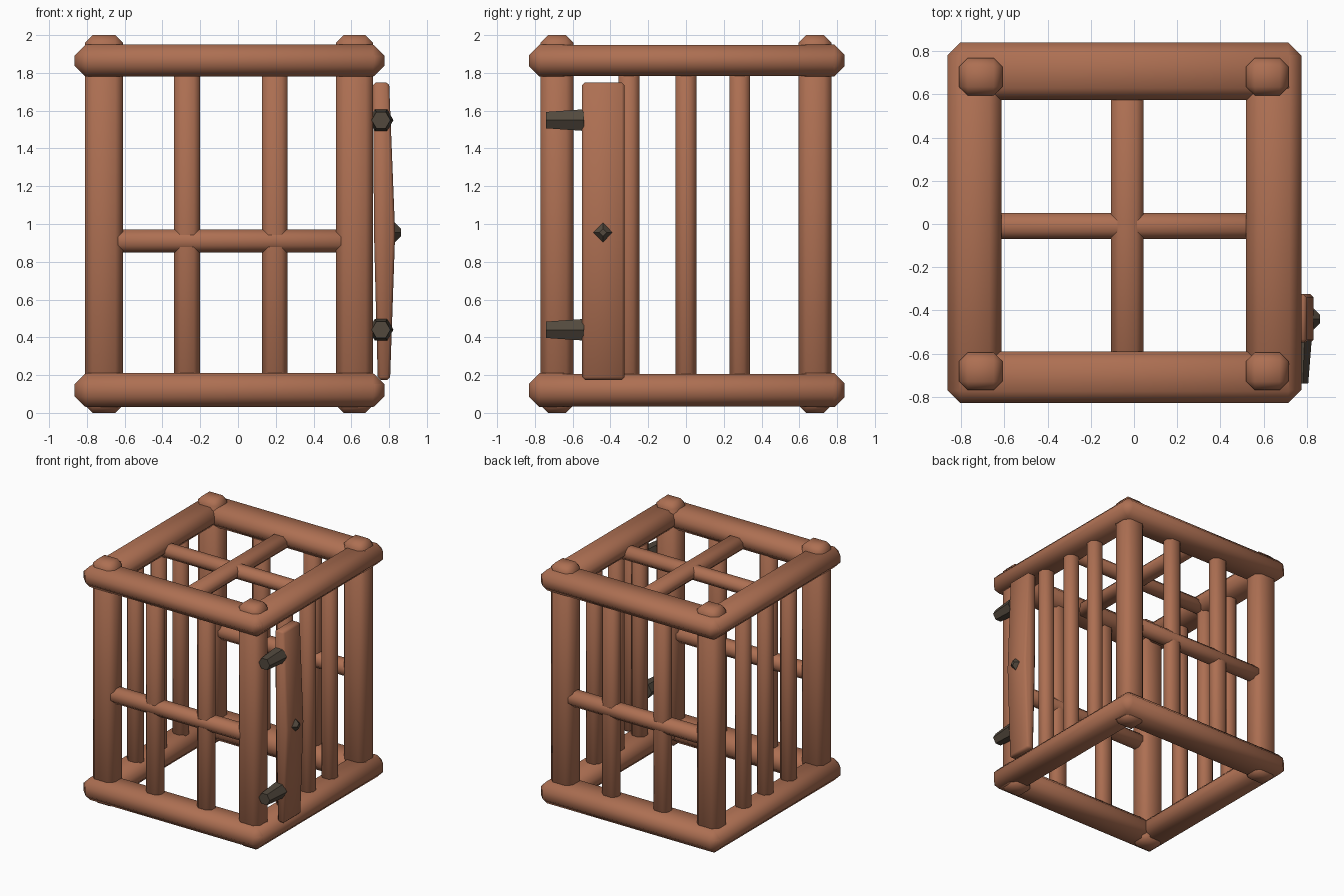
import bpy, bmesh, math
from mathutils import Matrix, Vector

if "Cube" in bpy.data.objects:
    bpy.data.objects.remove(bpy.data.objects["Cube"])


def material(name, rgb):
    m = bpy.data.materials.new(name)
    m.diffuse_color = (*rgb, 1)
    m.use_nodes = True
    m.node_tree.nodes["Principled BSDF"].inputs["Base Color"].default_value = m.diffuse_color
    return m


WOOD = material("reddish wood", (0.42, 0.16, 0.085))
IRON = material("dark iron", (0.085, 0.066, 0.047))


def finish(bm, name, mat, smooth):
    bmesh.ops.recalc_face_normals(bm, faces=bm.faces)
    for f in bm.faces:
        f.smooth = smooth
    me = bpy.data.meshes.new(name)
    bm.to_mesh(me)
    bm.free()
    me.materials.append(mat)
    ob = bpy.data.objects.new(name, me)
    bpy.context.collection.objects.link(ob)
    return ob


def beam(name, x, y, z, bevel):
    """Chamfered, smooth-shaded timber given by its (min, max) on each axis."""
    bm = bmesh.new()
    bmesh.ops.create_cube(bm, size=1)
    for v in bm.verts:
        v.co = Vector([r[0] + (c + 0.5) * (r[1] - r[0])
                       for c, r in zip(v.co, (x, y, z))])
    bmesh.ops.bevel(bm, geom=bm.edges[:], offset=bevel, segments=1,
                    profile=0.5, affect='EDGES')
    return finish(bm, name, WOOD, True)


def cone(name, sides, r1, r2, depth, matrix, mat):
    bm = bmesh.new()
    bmesh.ops.create_cone(bm, cap_ends=True, segments=sides, radius1=r1,
                          radius2=r2, depth=depth, matrix=matrix)
    return finish(bm, name, mat, False)


# Bottom and top frames
for level, z0, z1 in (("bottom", 0.03, 0.21), ("top", 1.78, 1.95)):
    z = (z0, z1)
    beam(level + "_front_rail", (-0.86, 0.77), (-0.83, -0.59), z, 0.055)
    beam(level + "_back_rail", (-0.86, 0.77), (0.575, 0.84), z, 0.055)
    z = (z0 + 0.003, z1 - 0.003)
    beam(level + "_left_rail", (-0.865, -0.615), (-0.825, 0.835), z, 0.055)
    beam(level + "_right_rail", (0.52, 0.775), (-0.825, 0.835), z, 0.055)

# Corner posts, poking through the frames
for sx, x in (("left", (-0.81, -0.61)), ("right", (0.52, 0.715))):
    for sy, y in (("front", (-0.77, -0.595)), ("back", (0.595, 0.77))):
        beam(f"{sy}_{sx}_post", x, y, (0.0, 2.0), 0.04)

# Front and back: two upright bars and a middle rail
for side, y in (("front", -0.69), ("back", 0.69)):
    for i, x in enumerate((-0.27, 0.195)):
        beam(f"{side}_bar_{i + 1}", (x - 0.068, x + 0.068),
             (y - 0.055, y + 0.055), (0.1, 1.88), 0.032)
    beam(side + "_middle_rail", (-0.7, 0.62), (y - 0.064, y + 0.064),
         (0.85, 0.97), 0.036)

# Sides: three upright bars each
for side, x in (("left", -0.72), ("right", 0.635)):
    for i, y in enumerate((-0.302, 0.0, 0.284)):
        beam(f"{side}_bar_{i + 1}", (x - 0.06, x + 0.06),
             (y - 0.055, y + 0.055), (0.1, 1.88), 0.032)

# Roof cross
beam("roof_bar_lengthwise", (-0.107, 0.045), (-0.7, 0.7), (1.785, 1.895), 0.035)
beam("roof_bar_crosswise", (-0.74, 0.64), (-0.07, 0.05), (1.782, 1.89), 0.035)

# Door plank: side profile extruded along y
bm = bmesh.new()
profile = [(0.715, 1.75), (0.80, 1.75), (0.832, 0.95), (0.805, 0.175),
           (0.74, 0.175), (0.72, 0.95)]
face = bm.faces.new([bm.verts.new((x, -0.55, z)) for x, z in profile])
ext = bmesh.ops.extrude_face_region(bm, geom=[face])
bmesh.ops.translate(bm, vec=(0, 0.225, 0),
                    verts=[g for g in ext["geom"] if isinstance(g, bmesh.types.BMVert)])
door = finish(bm, "door_plank", WOOD, True)
bev = door.modifiers.new("chamfer", 'BEVEL')
bev.width, bev.segments = 0.015, 1

# Hinges between post and plank
for name, z in (("lower_hinge", 0.44), ("upper_hinge", 1.55)):
    m = Matrix.Translation((0.757, -0.64, z)) @ Matrix.Rotation(-math.pi / 2, 4, 'X')
    m = m @ Matrix.Rotation(math.pi / 6, 4, 'Z')
    cone(name, 6, 0.05, 0.066, 0.20, m, IRON)

# Door knob
m = Matrix.Translation((0.832, -0.44, 0.955)) @ Matrix.Rotation(math.pi / 2, 4, 'Y')
cone("door_knob", 4, 0.08, 0.02, 0.06, m, IRON)
